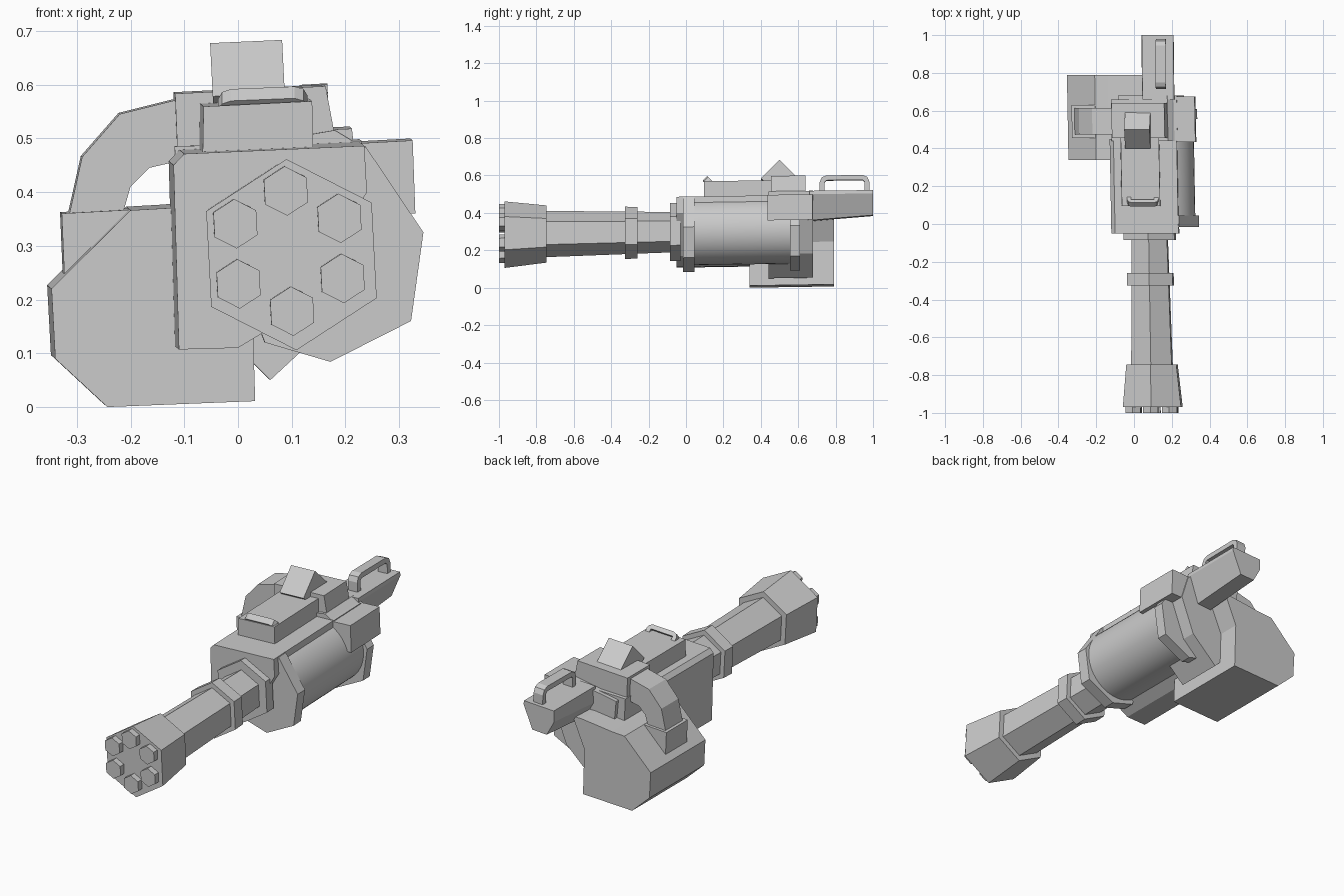
import bpy, bmesh, math
from mathutils import Vector

if "Cube" in bpy.data.objects:
    bpy.data.objects.remove(bpy.data.objects["Cube"])

YAW, PITCH = -0.018, 0.015   # slight lean of the long axis
ROLL = math.radians(3)       # slight roll seen from the front


def loft(name, loops, smooth=False):
    """Skin a list of equal-length point loops and cap both ends."""
    bm = bmesh.new()
    rows = [[bm.verts.new(p) for p in loop] for loop in loops]
    n = len(rows[0])
    for a, b in zip(rows, rows[1:]):
        for i in range(n):
            j = (i + 1) % n
            bm.faces.new((a[i], a[j], b[j], b[i]))
    bm.faces.new(rows[0])
    bm.faces.new(rows[-1][::-1])
    bmesh.ops.recalc_face_normals(bm, faces=bm.faces)
    mesh = bpy.data.meshes.new(name)
    bm.to_mesh(mesh)
    bm.free()
    ob = bpy.data.objects.new(name, mesh)
    bpy.context.collection.objects.link(ob)
    if smooth:
        bpy.ops.object.select_all(action='DESELECT')
        ob.select_set(True)
        bpy.context.view_layer.objects.active = ob
        bpy.ops.object.shade_smooth_by_angle(angle=math.radians(30))
    return ob


def prism(name, profile, y0, y1, smooth=False):
    """Extrude an x-z profile from y0 to y1 along the leaning axis."""
    d = y1 - y0
    return loft(name, [[(x, y0, z) for x, z in profile],
                       [(x + YAW * d, y1, z + PITCH * d) for x, z in profile]], smooth)


def ngon(cx, cz, r, n):
    return [(cx + r * math.cos(math.pi / 2 + ROLL + math.tau * i / n),
             cz + r * math.sin(math.pi / 2 + ROLL + math.tau * i / n)) for i in range(n)]


def axis(y):
    """Centre of the barrel bundle at depth y."""
    return 0.100 + YAW * (y + 1), 0.283 + PITCH * (y + 1)


def hex_section(name, y0, r0, y1, r1):
    return loft(name, [[(x, y, z) for x, z in ngon(*axis(y), r, 6)]
                       for y, r in ((y0, r0), (y1, r1))])


def handle(name, origin, u, v, depth, w, h, t, c):
    """Chamfered U-shaped grab handle lying in the u-v plane."""
    pts = [(0, 0), (0, h - c), (c * .3, h - c * .3), (c, h), (w - c, h),
           (w - c * .3, h - c * .3), (w, h - c), (w, 0),
           (w - t, 0), (w - t, h - c), (w - c, h - t), (c, h - t), (t, h - c), (t, 0)]
    o, u, v, depth = Vector(origin), Vector(u), Vector(v), Vector(depth)
    base = [o + u * a + v * b for a, b in pts]
    loft(name, [base, [p + depth for p in base]])


# Barrel bundle: muzzle, tapered shroud, clamp and rear collars
hex_section("muzzle", -0.97, 0.178, -0.745, 0.153)
hex_section("barrel_shroud", -0.76, 0.124, -0.03, 0.107)
hex_section("barrel_clamp", -0.325, 0.14, -0.26, 0.138)
hex_section("barrel_collar", -0.085, 0.155, -0.03, 0.155)

# Six bores protruding from the muzzle
for i, (x, z) in enumerate(ngon(0.095, 0.29, 0.112, 6)):
    prism(f"barrel_end_{i + 1}", ngon(x, z, 0.046, 6), -1.0, -0.96)

# Main receiver body
prism("receiver_body", [(-0.12, 0.45), (-0.10, 0.471), (0.235, 0.486), (0.24, 0.40),
                        (0.15, 0.25), (0.10, 0.17), (0.0, 0.11), (-0.11, 0.107)], -0.05, 0.45)
prism("receiver_rear", [(-0.118, 0.485), (0.23, 0.495), (0.24, 0.30), (0.13, 0.13),
                        (-0.10, 0.13)], 0.44, 0.66)

# Motor drum with two flange rings
ring = [(0.05, 0.478), (0.238, 0.484), (0.345, 0.325), (0.322, 0.16), (0.172, 0.084),
        (0.05, 0.12), (0.0, 0.25), (0.0, 0.38)]
prism("drum_front_ring", ring, -0.015, 0.045)
prism("motor_drum", ngon(0.145, 0.30, 0.18, 40), 0.03, 0.58, True)
prism("drum_rear_ring", [(x - 0.01, z + 0.008) for x, z in ring], 0.555, 0.61)

# Rear gearbox and overhanging side block
prism("rear_gearbox", [(-0.08, 0.47), (0.18, 0.515), (0.23, 0.485), (0.27, 0.36), (0.20, 0.18),
                       (0.06, 0.05), (-0.05, 0.16)], 0.44, 0.68)
prism("side_block", [(0.12, 0.485), (0.325, 0.496), (0.33, 0.36), (0.23, 0.36), (0.12, 0.40)],
      0.435, 0.675)

# Top cover, raised rear block and angled sight block
prism("top_cover", [(-0.066, 0.46), (-0.064, 0.559), (0.138, 0.569), (0.14, 0.46)], 0.095, 0.47)
prism("top_block", [(-0.112, 0.46), (-0.117, 0.583), (0.163, 0.597), (0.183, 0.49),
                    (0.18, 0.46)], 0.455, 0.64)
sight = [(0.40, 0.58), (0.50, 0.679), (0.60, 0.58), (0.50, 0.50)]
loft("sight_block", [[(x - (z - 0.58) * 0.05, y, z + dz) for y, z in sight]
                     for x, dz in ((-0.047, -0.002), (0.087, 0.004))])

# Front and rear grab handles
handle("front_handle", (-0.037, 0.135, 0.524), (1, 0, 0.04), (0, -0.7, 0.72),
       (0, 0.022, 0.022), 0.166, 0.062, 0.022, 0.024)
handle("rear_handle", (0.118, 0.715, 0.505), (0, 1, 0.01), (-0.04, 0, 1),
       (0.052, 0, 0.003), 0.265, 0.092, 0.026, 0.035)

# Rear grip arm carrying the handle
arm_front = [(0.045, 0.51), (0.212, 0.518), (0.214, 0.50), (0.165, 0.36), (0.085, 0.355),
             (0.043, 0.43)]
arm_back = [(x - 0.004, z + (0.004 if z > 0.49 else 0.028)) for x, z in arm_front]
loft("grip_arm", [[(x, 0.66, z) for x, z in arm_front], [(x, 1.0, z) for x, z in arm_back]])

# Ammunition box with chamfered corners
prism("ammo_box", [(-0.347, 0.22), (-0.34, 0.09), (-0.243, 0.0), (0.032, 0.011), (0.025, 0.24),
                   (0.09, 0.39), (0.04, 0.39), (-0.13, 0.37), (-0.20, 0.366)], 0.34, 0.79)

# Curved feed chute and its connector on the box
prism("feed_chute", [(-0.10, 0.575), (-0.22, 0.545), (-0.29, 0.465), (-0.318, 0.34),
                     (-0.22, 0.34), (-0.20, 0.41), (-0.165, 0.445), (-0.10, 0.46)], 0.475, 0.615)
prism("chute_connector", [(-0.328, 0.36), (-0.322, 0.22), (-0.20, 0.30), (-0.20, 0.367)],
      0.455, 0.63)
